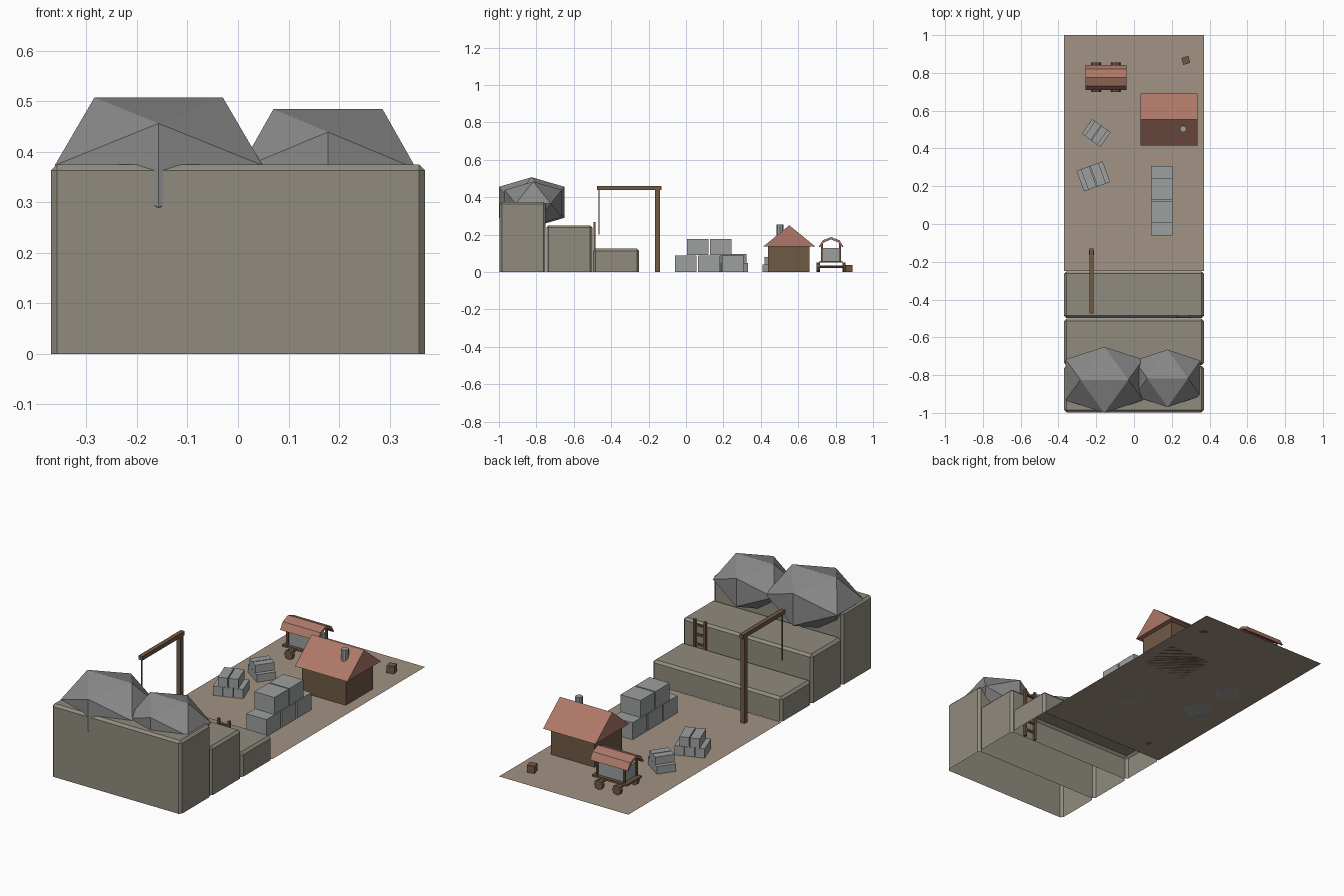
import bpy, bmesh, math
from mathutils import Matrix, Vector

if "Cube" in bpy.data.objects:
    bpy.data.objects.remove(bpy.data.objects["Cube"])

PHI = (1 + 5 ** 0.5) / 2


def material(name, r, g, b):
    m = bpy.data.materials.new(name)
    m.diffuse_color = (r, g, b, 1)
    m.use_nodes = True
    m.node_tree.nodes["Principled BSDF"].inputs["Base Color"].default_value = m.diffuse_color
    return m


DIRT = material("dirt", .36, .29, .23)
CLIFF = material("cliff", .28, .26, .21)
ROCK = material("rock", .25, .25, .25)
STONE = material("cut_stone", .34, .35, .35)
WOOD = material("wood", .16, .10, .06)
TILE = material("roof_tile", .42, .19, .14)


def finish(name, bm, mat):
    bmesh.ops.recalc_face_normals(bm, faces=bm.faces)
    me = bpy.data.meshes.new(name)
    bm.to_mesh(me)
    bm.free()
    me.materials.append(mat)
    ob = bpy.data.objects.new(name, me)
    bpy.context.collection.objects.link(ob)
    return ob


def box(name, lo, hi, mat, rot=0, pivot=None, open_bottom=False):
    """Box between two corners, optionally turned about z around a pivot."""
    lo, hi = Vector(lo), Vector(hi)
    c, s = (lo + hi) / 2, hi - lo
    bm = bmesh.new()
    bmesh.ops.create_cube(bm, size=1)
    if open_bottom:
        low = [f for f in bm.faces if f.calc_center_median().z < -.4]
        bmesh.ops.delete(bm, geom=low, context='FACES_ONLY')
    p = Vector(pivot) if pivot else c
    bm.transform(Matrix.Translation(p) @ Matrix.Rotation(math.radians(rot), 4, 'Z')
                 @ Matrix.Translation(c - p) @ Matrix.Diagonal((*s, 1)))
    return finish(name, bm, mat)


def cylinder(name, centre, radius, depth, sides, mat, axis='Z'):
    bm = bmesh.new()
    bmesh.ops.create_cone(bm, cap_ends=True, segments=sides, radius1=radius,
                          radius2=radius, depth=depth)
    turn = Matrix.Rotation(math.pi / 2, 4, 'X') if axis == 'Y' else Matrix()
    bm.transform(Matrix.Translation(centre) @ turn)
    return finish(name, bm, mat)


def extrude_x(name, profile, x0, x1, mat):
    """Closed (y, z) profile extruded along x."""
    bm = bmesh.new()
    f = bm.faces.new([bm.verts.new((x0, y, z)) for y, z in profile])
    r = bmesh.ops.extrude_face_region(bm, geom=[f])
    bmesh.ops.translate(bm, vec=(x1 - x0, 0, 0),
                        verts=[v for v in r['geom'] if isinstance(v, bmesh.types.BMVert)])
    return finish(name, bm, mat)


def boulder(name, centre, scale):
    """Icosahedron with an edge on top."""
    bm = bmesh.new()
    for a in (-1, 1):
        for b in (-PHI, PHI):
            for p in ((a, 0, b), (0, b, a), (b, a, 0)):
                bm.verts.new(p)
    bmesh.ops.convex_hull(bm, input=bm.verts)
    bm.transform(Matrix.Translation(centre) @ Matrix.Diagonal((*scale, 1)))
    return finish(name, bm, ROCK)


# Ground sheet
bm = bmesh.new()
bm.faces.new([bm.verts.new(p) for p in
              ((-.37, -.25, 0), (.37, -.25, 0), (.37, 1, 0), (-.37, 1, 0))])
finish("ground", bm, DIRT)

# Quarry terraces, open underneath, chamfered
for i in range(3):
    y = -.25 * (i + 1)
    t = box(f"terrace_{i + 1}", (-.37, y - .247, 0), (.37, y - .001, .125 * (i + 1)),
            CLIFF, open_bottom=True)
    mod = t.modifiers.new("chamfer", 'BEVEL')
    mod.width = .012
    mod.segments = 1

# Boulders on the top terrace
boulder("boulder_left", (-.157, -.825, .373), (.127, .108, .083))
boulder("boulder_right", (.178, -.817, .366), (.108, .094, .073))

# Ladder up to the second terrace
for i, x in enumerate((.232, .292)):
    box(f"ladder_rail_{i}", (x - .006, -.495, 0), (x + .006, -.483, .268), WOOD)
for i in range(5):
    z = .035 + i * .05
    box(f"ladder_rung_{i}", (.23, -.493, z), (.294, -.485, z + .01), WOOD)

# Hoist
box("hoist_post", (-.237, -.165, 0), (-.213, -.14, .445), WOOD)
box("hoist_beam", (-.236, -.475, .44), (-.214, -.13, .461), WOOD)
cylinder("hoist_rope", (-.225, -.465, .32), .003, .24, 6, WOOD)

# Large cut blocks, three below and two above
for i, (y, z) in enumerate(((-.06, 0), (.065, 0), (.192, 0), (.005, .09), (.127, .09))):
    box(f"large_block_{i}", (.09, y, z), (.205, y + .116, z + .088), STONE)


# Small brick stacks, three below and two above
def brick_stack(name, x, y, rot, k):
    for i, (u, row) in enumerate(((-.05, 0), (0, 0), (.05, 0), (-.026, 1), (.026, 1))):
        w, d, h = .0235 * k, .058 * k, .049 * k
        box(f"{name}_{i}", (x + u * k - w, y - d, row * h),
            (x + u * k + w, y + d, (row + 1) * h - .001), STONE, rot, (x, y, 0))


brick_stack("brick_stack_near", -.215, .252, 20, 1)
brick_stack("brick_stack_far", -.2, .482, -35, .82)

# Hut
box("hut_walls", (.06, .438, 0), (.31, .66, .142), WOOD)
extrude_x("hut_roof", ((.415, .138), (.69, .138), (.552, .25)), .035, .335, TILE)
cylinder("hut_chimney", (.26, .503, .215), .018, .08, 8, STONE)

# Crate
box("crate", (.255, .847, 0), (.293, .885, .038), WOOD, 15)

# Covered wagon
wx, wy = -.148, .776
box("wagon_bed", (wx - .1, wy - .062, .05), (wx + .1, wy + .062, .06), WOOD)
box("wagon_body", (wx - .075, wy - .045, .06), (wx + .075, wy + .045, .128), STONE)
for sx in (-1, 1):
    for sy in (-1, 1):
        px, py = wx + sx * .078, wy + sy * .048
        box(f"wagon_post_{sx}_{sy}", (px - .005, py - .005, .06),
            (px + .005, py + .005, .155), WOOD)
        cylinder(f"wagon_wheel_{sx}_{sy}", (wx + sx * .052, wy + sy * .069, .025),
                 .025, .018, 8, WOOD, 'Y')
    cylinder(f"wagon_axle_{sx}", (wx + sx * .052, wy, .028), .006, .14, 6, WOOD, 'Y')
arch = ((-.066, .135), (-.045, .17), (0, .187), (.045, .17), (.066, .135))
inner = [(y * .87, z - .012 if i in (1, 2, 3) else z) for i, (y, z) in enumerate(arch)]
extrude_x("wagon_roof", [(wy + y, z) for y, z in list(arch) + inner[::-1]],
          wx - .108, wx + .108, TILE)
